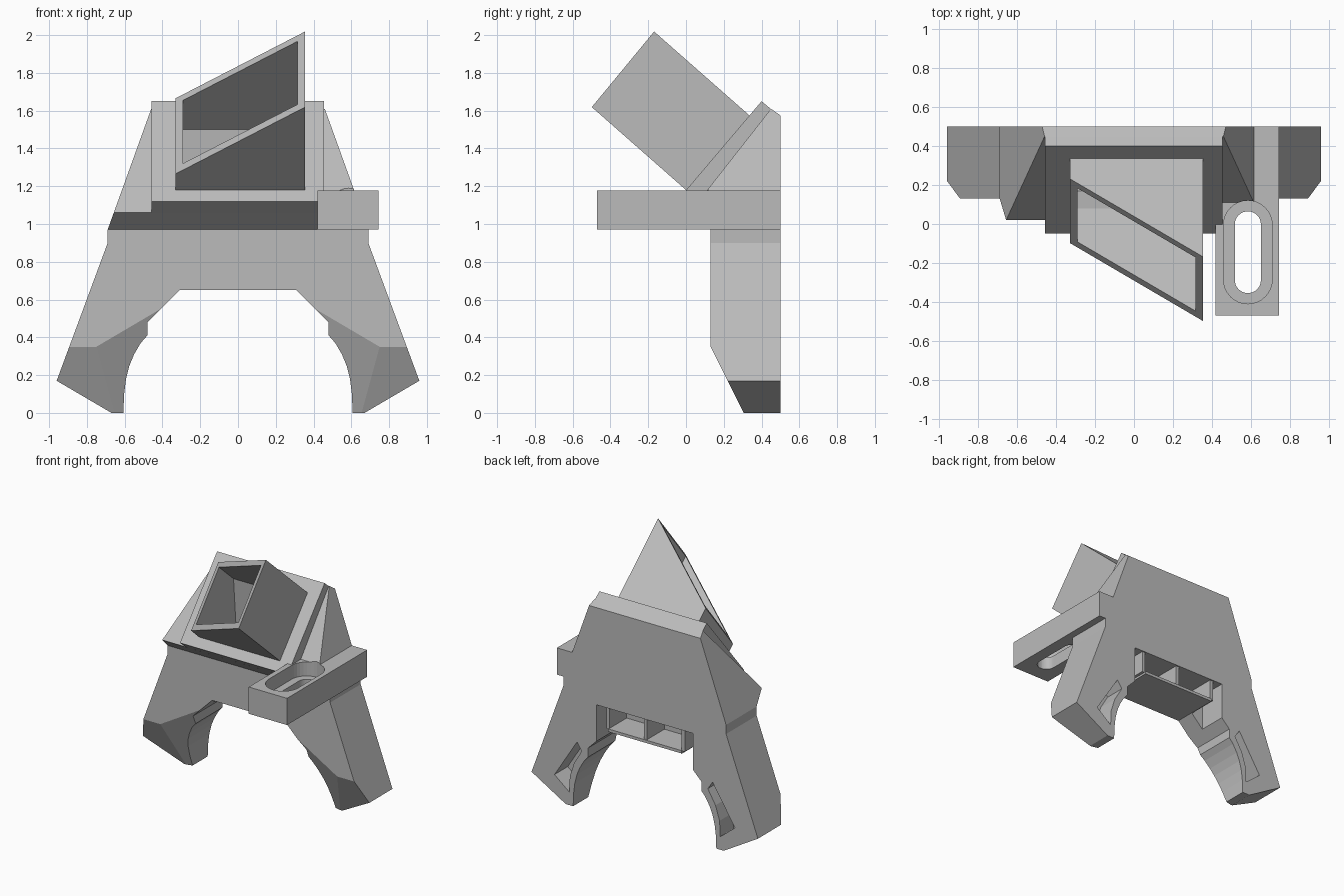
import bpy, bmesh, math
from mathutils import Vector

if "Cube" in bpy.data.objects:
    bpy.data.objects.remove(bpy.data.objects["Cube"], do_unlink=True)

grey = bpy.data.materials.new("plain grey")
grey.use_nodes = True
grey.diffuse_color = (0.5, 0.5, 0.5, 1)
grey.node_tree.nodes["Principled BSDF"].inputs["Base Color"].default_value = (0.5, 0.5, 0.5, 1)


def loft(name, ring_a, ring_b):
    """Solid between two matching rings of 3D points."""
    bm = bmesh.new()
    a = [bm.verts.new(p) for p in ring_a]
    b = [bm.verts.new(p) for p in ring_b]
    bm.faces.new(a)
    bm.faces.new(b)
    for i in range(len(a)):
        j = (i + 1) % len(a)
        bm.faces.new((a[i], a[j], b[j], b[i]))
    bmesh.ops.recalc_face_normals(bm, faces=bm.faces)
    mesh = bpy.data.meshes.new(name)
    bm.to_mesh(mesh)
    bm.free()
    mesh.materials.append(grey)
    ob = bpy.data.objects.new(name, mesh)
    bpy.context.scene.collection.objects.link(ob)
    return ob


def prism_x(name, yz, x0, x1):
    return loft(name, [(x0, y, z) for y, z in yz], [(x1, y, z) for y, z in yz])


def prism_y(name, xz, y0, y1):
    return loft(name, [(x, y0, z) for x, z in xz], [(x, y1, z) for x, z in xz])


def stadium(name, x, y0, y1, r, z0, z1):
    """Upright slot-shaped solid running along y."""
    pts = []
    for k in range(34):
        a = math.pi * (k if k < 17 else k - 1) / 16
        pts.append((x + r * math.cos(a), (y1 - r if k < 17 else y0 + r) + r * math.sin(a)))
    return loft(name, [(*p, z0) for p in pts], [(*p, z1) for p in pts])


def combine(ob, other, operation):
    """Bake a boolean into ob and discard the helper."""
    mod = ob.modifiers.new("cut", "BOOLEAN")
    mod.operation, mod.object, mod.solver = operation, other, "EXACT"
    deps = bpy.context.evaluated_depsgraph_get()
    mesh = bpy.data.meshes.new_from_object(ob.evaluated_get(deps))
    ob.modifiers.clear()
    ob.data = mesh
    bpy.data.objects.remove(other, do_unlink=True)


# Forked body: front silhouette limited by the side profile
half = [(0.31, 0.65), (0.48, 0.48), (0.48, 0.41), (0.515, 0.37), (0.55, 0.31),
        (0.575, 0.25), (0.593, 0.18), (0.603, 0.1), (0.607, 0), (0.67, 0),
        (0.96, 0.17), (0.69, 0.9), (0.69, 0.97), (0.445, 1.65)]
outline = half + [(-x, z) for x, z in reversed(half)]
body = prism_y("body", outline, -0.3, 0.5)
side = [(0.6, -0.1), (0.13, -0.1), (0.13, 0.97), (0.02, 1.062), (0.45, 1.61), (0.5, 1.575), (0.6, 1.49)]
combine(body, prism_x("side_profile", side, -1.2, 1.2), "INTERSECT")

# Chamfers across the front of the legs
wedge = [(0, 0.13), (0.5, 0.38), (0.5, 0), (-0.1, 0), (-0.1, 0.08)]
combine(body, prism_x("toe_chamfer", [(y, 0.35 - d) for d, y in wedge], -1.2, 1.2), "DIFFERENCE")
for s in (1, -1):
    def ring(t):
        return [(s * (0.75 + 0.862 * t - 0.507 * d), y, 0.35 - 0.507 * t - 0.862 * d) for d, y in wedge]
    combine(body, loft("inner_chamfer", ring(-0.43), ring(0.5)), "DIFFERENCE")

# Air outlets in the back of the legs and the bridge
for s in (1, -1):
    leg_hole = [(0.575, 0.5), (0.765, 0.2), (0.64, 0.1), (0.635, 0.22), (0.6, 0.33), (0.535, 0.44)]
    combine(body, prism_y("leg_outlet", [(s * x, z) for x, z in leg_hole], 0.34, 0.6), "DIFFERENCE")
slot_half = [(0.31, 0.672), (0.33, 0.5), (0.41, 0.5), (0.41, 0.83)]
slot = slot_half + [(-x, z) for x, z in reversed(slot_half)]
combine(body, prism_y("bridge_outlet", slot, 0.28, 0.6), "DIFFERENCE")

# Sloped mounting plate
plate = [(-0.05, 1.12), (0.4, 1.65), (0.46, 1.6), (0.03, 1.054)]
combine(body, prism_x("mounting_plate", plate, -0.457, 0.455), "UNION")

# Intake duct with a slanted mouth
low, high, axis = Vector((0, 1.18)), Vector((0.33, 1.58)), Vector((-0.75, 0.66))


def duct_ring(x, length):
    pts = (low - axis * 0.06, low + axis * length, high + axis * length, high - axis * 0.06)
    return [(x, p.x, p.y) for p in pts]


combine(body, loft("intake_duct", duct_ring(-0.33, 0.13), duct_ring(0.355, 0.665)), "UNION")
inner_low, inner_high = Vector((0.08, 1.17)), Vector((0.36, 1.5))
cavity = [inner_low, inner_low + axis * 0.95, inner_high + axis * 0.95, inner_high, (0.4, 1.0), (0.17, 1.0)]
combine(body, prism_x("cavity", cavity, -0.29, 0.315), "DIFFERENCE")

# Side mounting arm with a countersunk slot
arm = [(0.42, 0.972), (0.745, 0.972), (0.745, 1.177), (0.42, 1.177)]
combine(body, prism_y("mounting_arm", arm, -0.47, 0.5), "UNION")
combine(body, stadium("arm_recess", 0.585, -0.41, 0.12, 0.125, 1.07, 1.4), "DIFFERENCE")
combine(body, stadium("arm_slot", 0.585, -0.355, 0.065, 0.067, 0.9, 1.2), "DIFFERENCE")

# Thin dividers in the bridge outlet
for x in (-0.32, 0, 0.32):
    bar = [(x - 0.013, 0.665), (x + 0.013, 0.665), (x + 0.013, 0.84), (x - 0.013, 0.84)]
    prism_y("outlet_divider", bar, 0.27, 0.49)
